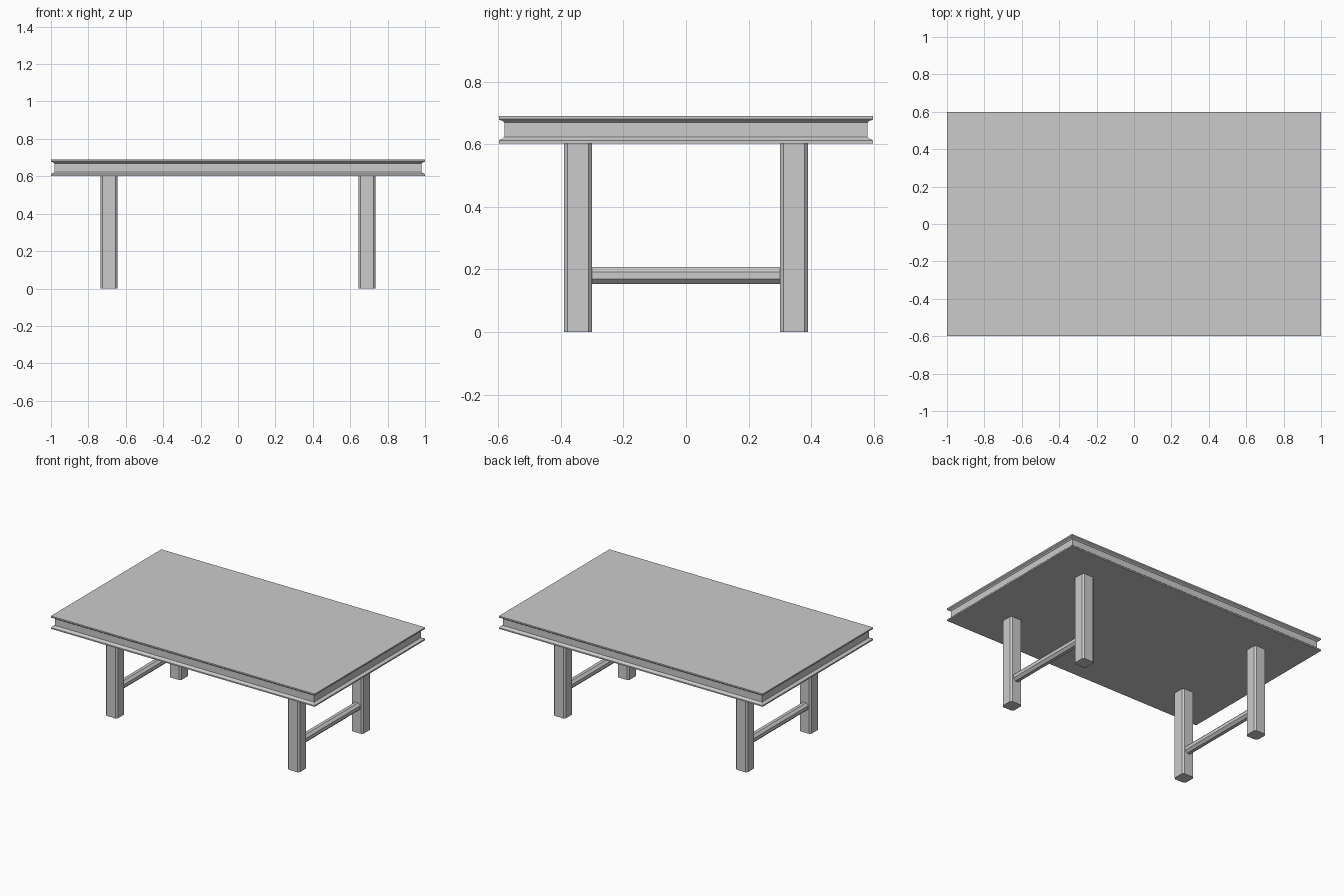
import bpy
import bmesh
import math
from mathutils import Matrix

if "Cube" in bpy.data.objects:
    bpy.data.objects.remove(bpy.data.objects["Cube"], do_unlink=True)

# Single plain grey finish
grey = bpy.data.materials.new("plain_grey")
grey.use_nodes = True
COLOUR = (0.6, 0.6, 0.6, 1.0)
grey.diffuse_color = COLOUR
grey.node_tree.nodes["Principled BSDF"].inputs["Base Color"].default_value = COLOUR


def finish(name, bm):
    mesh = bpy.data.meshes.new(name)
    bm.to_mesh(mesh)
    bm.free()
    mesh.materials.append(grey)
    obj = bpy.data.objects.new(name, mesh)
    bpy.context.collection.objects.link(obj)
    return obj


def tabletop(name, half_x, half_y, profile):
    """Stack rectangular rings, each inset by the edge profile, and cap both ends."""
    bm = bmesh.new()
    rings = []
    for inset, z in profile:
        x, y = half_x - inset, half_y - inset
        rings.append([bm.verts.new((sx * x, sy * y, z))
                      for sx, sy in ((-1, -1), (1, -1), (1, 1), (-1, 1))])
    for low, high in zip(rings, rings[1:]):
        for i in range(4):
            j = (i + 1) % 4
            bm.faces.new((low[i], low[j], high[j], high[i]))
    bm.faces.new(rings[0][::-1])
    bm.faces.new(rings[-1])
    return finish(name, bm)


def leg(name, x, y, height):
    """Square post with chamfered upright edges."""
    bm = bmesh.new()
    place = Matrix.Translation((x, y, height / 2)) @ Matrix.Diagonal((0.09, 0.09, height, 1))
    bmesh.ops.create_cube(bm, size=1, matrix=place)
    upright = [e for e in bm.edges if abs(e.verts[0].co.z - e.verts[1].co.z) > 0.1]
    bmesh.ops.bevel(bm, geom=upright, offset=0.011, segments=1, affect='EDGES')
    return finish(name, bm)


def stretcher(name, x, z, length):
    """Octagonal rail running front to back."""
    bm = bmesh.new()
    place = (Matrix.Translation((x, 0, z)) @ Matrix.Rotation(math.pi / 2, 4, 'X')
             @ Matrix.Rotation(math.pi / 8, 4, 'Z'))
    radius = 0.027 / math.cos(math.pi / 8)
    bmesh.ops.create_cone(bm, cap_ends=True, segments=8, radius1=radius,
                          radius2=radius, depth=length, matrix=place)
    return finish(name, bm)


# Top with a moulded lip above and below a recessed band
LIP = [(0.0, 0.0), (0.0, 0.009), (0.004, 0.013), (0.011, 0.015), (0.018, 0.021)]
BOTTOM, TOP = 0.602, 0.69
edge = [(i, BOTTOM + d) for i, d in LIP] + [(i, TOP - d) for i, d in reversed(LIP)]
tabletop("table_top", 1.0, 0.598, edge)

# Legs and the rail joining each end pair
for side, sx in (("left", 1), ("right", -1)):
    for end, sy in (("front", -1), ("back", 1)):
        leg(f"{end}_{side}_leg", sx * 0.69, sy * 0.345, BOTTOM)
    stretcher(f"{side}_stretcher", sx * 0.69, 0.18, 0.602)
